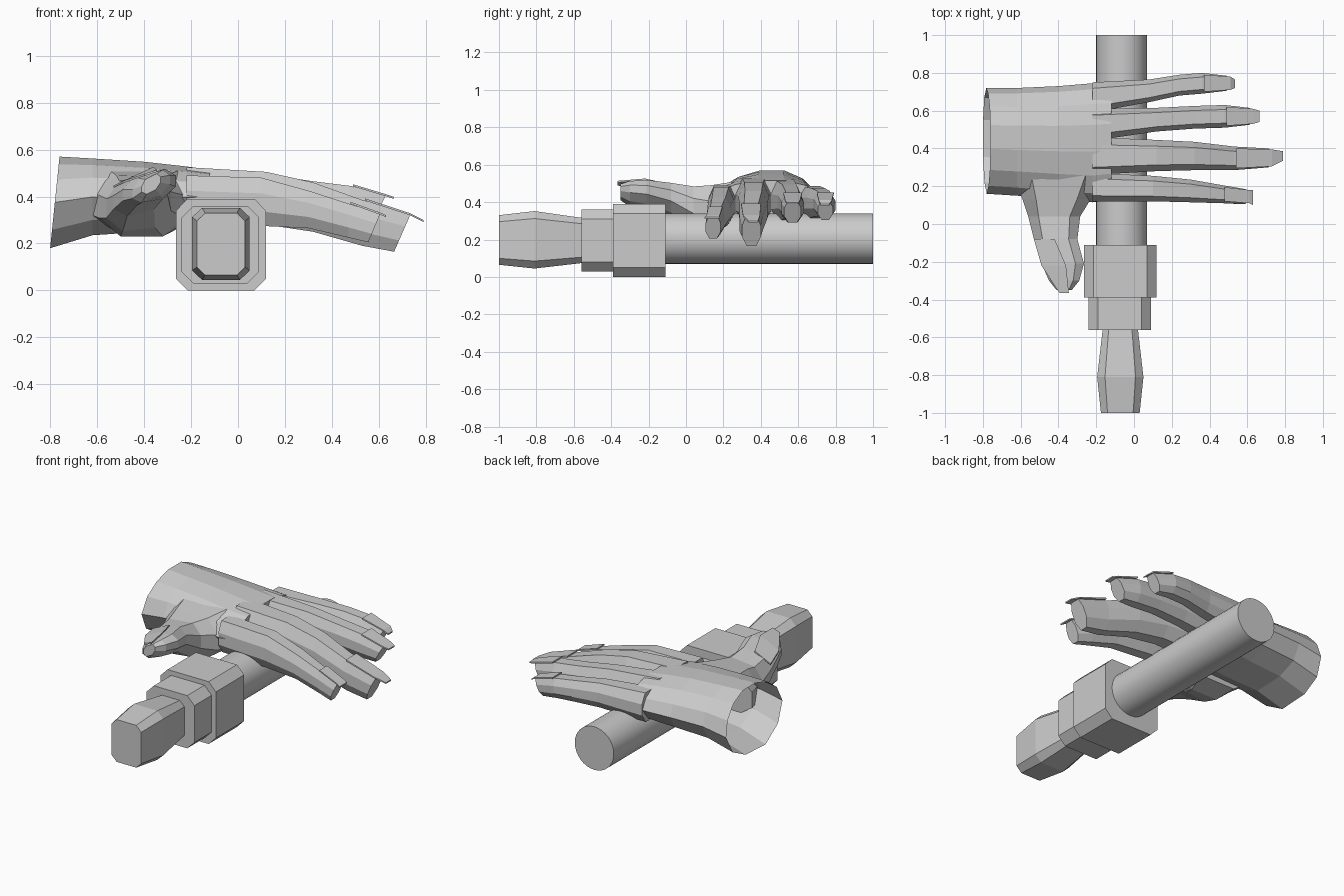
import bpy, bmesh, math

grey = bpy.data.materials.new("plain grey")
grey.diffuse_color = (0.6, 0.6, 0.6, 1)


def loft(name, ring, sections, axis="x", cap_start=True, cap_end=True):
    """Skin a unit ring through sections: (position, side min, side max, z min, z max, tilt, slant)."""
    bm = bmesh.new()
    rings = []
    for sec in sections:
        p, a0, a1, z0, z1, tilt, slant = (tuple(sec) + (0, 0))[:7]
        row = []
        for u, v in ring:
            a = (a0 + a1) / 2 + u * (a1 - a0) / 2
            z = (z0 + z1) / 2 + v * (z1 - z0) / 2 + tilt * u
            q = p + slant * v
            row.append(bm.verts.new((q, a, z) if axis == "x" else (a, q, z)))
        rings.append(row)
    n = len(ring)
    for r, s in zip(rings, rings[1:]):
        for i in range(n):
            j = (i + 1) % n
            bm.faces.new((r[i], r[j], s[j], s[i]))
    if cap_start:
        bm.faces.new(rings[0])
    if cap_end:
        bm.faces.new(rings[-1])
    bmesh.ops.recalc_face_normals(bm, faces=bm.faces)
    me = bpy.data.meshes.new(name)
    bm.to_mesh(me)
    bm.free()
    me.materials.append(grey)
    ob = bpy.data.objects.new(name, me)
    bpy.context.collection.objects.link(ob)
    return ob


def octagon(cx, cz):
    return [(-1, -cz), (-1, cz), (-cx, 1), (cx, 1), (1, cz), (1, -cz), (cx, -1), (-cx, -1)]


# Round rod
bpy.ops.mesh.primitive_cylinder_add(vertices=32, radius=0.135, depth=1.11,
                                    location=(-0.065, 0.445, 0.205), rotation=(math.pi / 2, 0, 0))
rod = bpy.context.object
rod.name = "rod"
rod.data.materials.append(grey)
bpy.ops.object.shade_smooth_by_angle()

# Chamfered collars and the swelling handle
loft("large_collar", octagon(0.74, 0.74),
     [(-0.39, -0.265, 0.12, 0, 0.39), (-0.11, -0.265, 0.12, 0, 0.39)], "y")
loft("small_collar", octagon(0.70, 0.70),
     [(-0.56, -0.24, 0.09, 0.03, 0.36), (-0.39, -0.24, 0.09, 0.03, 0.36)], "y")
loft("handle", octagon(0.66, 0.74),
     [(-1, -0.175, 0.03, 0.065, 0.33), (-0.81, -0.195, 0.05, 0.045, 0.352),
      (-0.55, -0.165, 0.02, 0.075, 0.315)], "y")

# Palm, open at the wrist
palm_ring = [(-1, 0), (-.85, .5), (-.55, .83), (-.15, 1), (.3, 1), (.65, .78), (.9, .38),
             (1, -.1), (.82, -.65), (.4, -.95), (-.3, -1), (-.78, -.6)]
loft("palm", palm_ring,
     [(-0.78, 0.16, 0.72, 0.18, 0.57, 0, 0.02),
      (-0.62, 0.15, 0.72, 0.235, 0.562),
      (-0.40, 0.13, 0.73, 0.25, 0.548),
      (-0.22, 0.115, 0.745, 0.27, 0.528),
      (-0.12, 0.125, 0.75, 0.28, 0.515)], cap_start=False)

# Fingers, each with a nail plate lying on the last joint
finger_ring = [(-1, -.4), (-1, .35), (-.6, 1), (.6, 1), (1, .35), (1, -.4), (.5, -1), (-.5, -1)]
plate_ring = [(-1, -1), (-1, 1), (1, 1), (1, -1)]
fingers = {
    "index": [(-0.22, .12, .27, .29, .49), (0.10, .12, .255, .275, .48), (0.30, .115, .235, .265, .425),
              (0.47, .11, .205, .225, .37), (0.58, .105, .185, .205, .325, 0, .025)],
    "middle": [(-0.22, .26, .46, .28, .525), (0.12, .28, .445, .28, .505), (0.32, .285, .435, .25, .46),
               (0.53, .285, .41, .19, .385), (0.70, .30, .40, .165, .325, 0, .035)],
    "ring": [(-0.22, .44, .61, .29, .52), (0.12, .49, .615, .31, .495), (0.32, .505, .625, .31, .465),
             (0.48, .51, .63, .295, .445), (0.60, .525, .615, .29, .405, 0, .03)],
    "little": [(-0.22, .59, .75, .30, .485), (0.08, .645, .765, .32, .475), (0.24, .68, .79, .325, .46),
               (0.36, .69, .80, .32, .445), (0.48, .705, .785, .305, .405, 0, .025)],
}
nail_tips = {"index": (0.63, .10, .18, .32), "middle": (0.79, .335, .385, .30),
             "ring": (0.665, .54, .60, .398), "little": (0.535, .72, .765, .39)}
for name, secs in fingers.items():
    loft(name + "_finger", finger_ring, secs)
    j, e = secs[-2], secs[-1]
    tx, t0, t1, tz = nail_tips[name]
    loft(name + "_nail", plate_ring,
         [(j[0] + .01, j[1] + .01, j[2] - .01, j[4] - .002, j[4] + .007),
          (e[0] + .03, e[1] + .005, e[2] - .005, e[4] - .004, e[4] + .005),
          (tx, t0, t1, tz - .008, tz)])

# Thumb growing out of the palm towards the front
loft("thumb", finger_ring,
     [(0.26, -0.64, -0.16, 0.25, 0.51),
      (0.13, -0.59, -0.23, 0.23, 0.49),
      (0.04, -0.56, -0.285, 0.26, 0.475, 0.015),
      (-0.08, -0.53, -0.30, 0.33, 0.485, 0.03),
      (-0.21, -0.49, -0.265, 0.375, 0.50, 0.03),
      (-0.30, -0.45, -0.29, 0.39, 0.495, 0.03),
      (-0.35, -0.41, -0.33, 0.42, 0.485, 0.02)], "y")
loft("thumb_nail", plate_ring,
     [(-0.08, -0.53, -0.42, 0.462, 0.471, 0.025),
      (-0.22, -0.49, -0.36, 0.487, 0.496, 0.03),
      (-0.365, -0.395, -0.345, 0.497, 0.506, 0.008)], "y")
